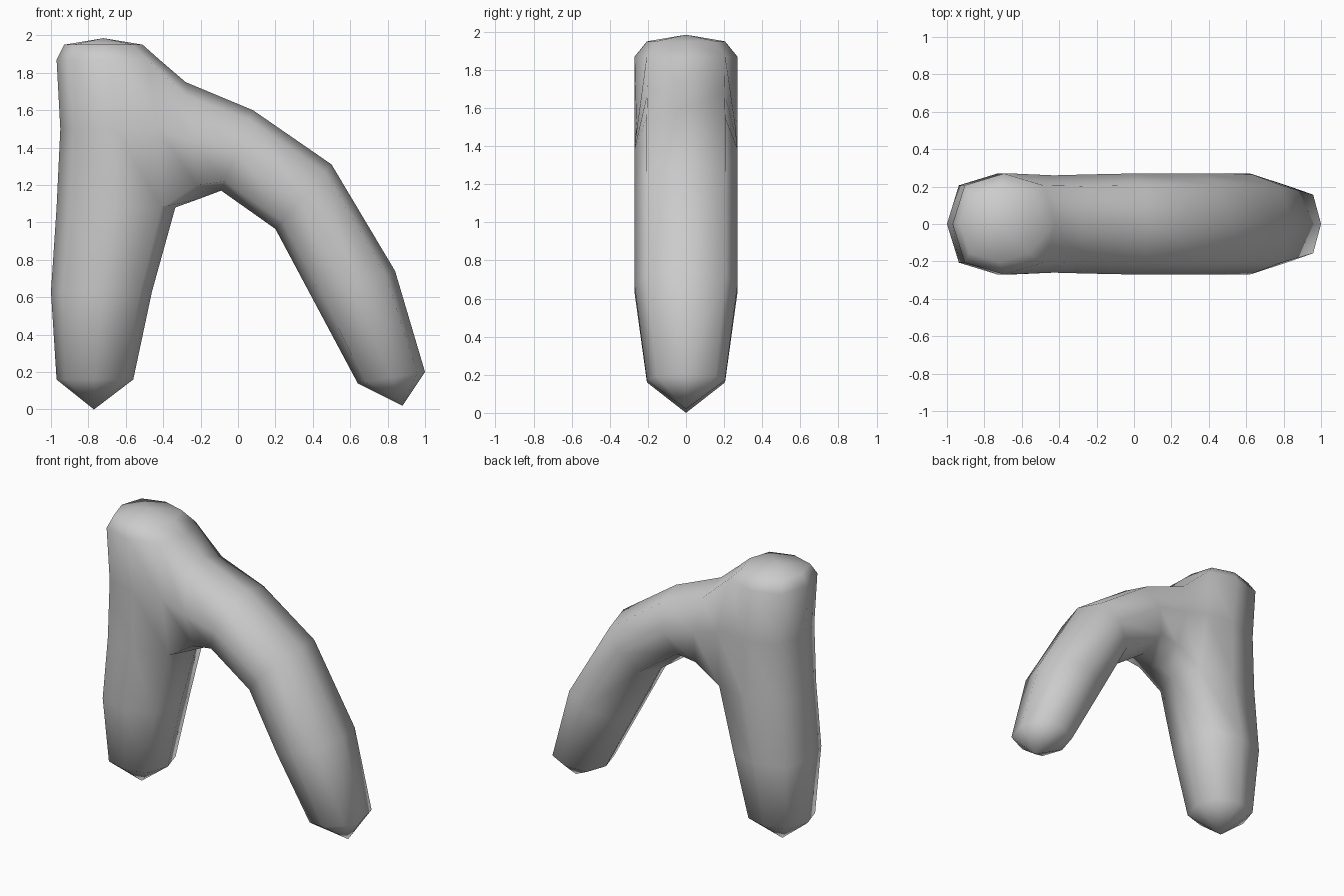
import bpy, bmesh
from mathutils import Vector

if "Cube" in bpy.data.objects:
    bpy.data.objects.remove(bpy.data.objects["Cube"])

bm = bmesh.new()
D = 0.765  # diagonal position of the octagon corners


def ring(a, b, w):
    """Eight-sided ring between two profile points (x, z), half-width w in y."""
    a, b = Vector((a[0], 0, a[1])), Vector((b[0], 0, b[1]))
    c, h, y = (a + b) / 2, (b - a) / 2, Vector((0, w, 0))
    pattern = [(1, 0), (D, -D), (0, -1), (-D, -D), (-1, 0), (-D, D), (0, 1), (D, D)]
    return [bm.verts.new(c + h * s + y * t) for s, t in pattern]


def bridge(r, s, skip=()):
    for i in range(8):
        if i not in skip:
            j = (i + 1) % 8
            bm.faces.new((r[i], r[j], s[j], s[i]))


def cap(r, tip):
    p = bm.verts.new((tip[0], 0, tip[1]))
    for i in range(8):
        bm.faces.new((r[i], r[(i + 1) % 8], p))


# Upright trunk, leaving an opening on its right side
trunk = [ring(*p) for p in [
    ((-0.97, 0.16), (-0.56, 0.16), 0.205),
    ((-1.00, 0.63), (-0.46, 0.63), 0.27),
    ((-0.97, 1.08), (-0.335, 1.08), 0.27),
    ((-0.95, 1.50), (-0.36, 1.50), 0.27),
    ((-0.97, 1.87), (-0.42, 1.87), 0.27),
    ((-0.93, 1.95), (-0.51, 1.95), 0.205)]]
for i in range(5):
    bridge(trunk[i], trunk[i + 1], (0, 7) if i in (2, 3) else ())
cap(trunk[0], (-0.77, 0.0))
cap(trunk[5], (-0.72, 1.985))

# Opening loop, ordered like a branch ring (top, front, bottom, back)
low, mid, up = trunk[2:5]
bm.verts.remove(mid[0])
for v in (mid[1], mid[7]):
    v.co.y *= 0.26 / abs(v.co.y)
opening = [up[0], up[1], mid[1], low[1], low[0], low[7], mid[7], up[7]]

# Curved branch growing out of the opening
branch = [opening] + [ring(b, a, w) for a, b, w in [
    ((-0.28, 1.75), (-0.21, 1.125), 0.265),
    ((0.08, 1.60), (-0.09, 1.17), 0.27),
    ((0.50, 1.31), (0.20, 0.965), 0.27),
    ((0.84, 0.74), (0.40, 0.59), 0.27),
    ((1.00, 0.20), (0.64, 0.14), 0.205)]]
for r, s in zip(branch, branch[1:]):
    bridge(r, s)
cap(branch[-1], (0.88, 0.02))

# Finished object
bmesh.ops.recalc_face_normals(bm, faces=bm.faces)
mesh = bpy.data.meshes.new("forked_trunk")
bm.to_mesh(mesh)
bm.free()
for p in mesh.polygons:
    p.use_smooth = True
obj = bpy.data.objects.new("forked_trunk", mesh)
bpy.context.collection.objects.link(obj)
